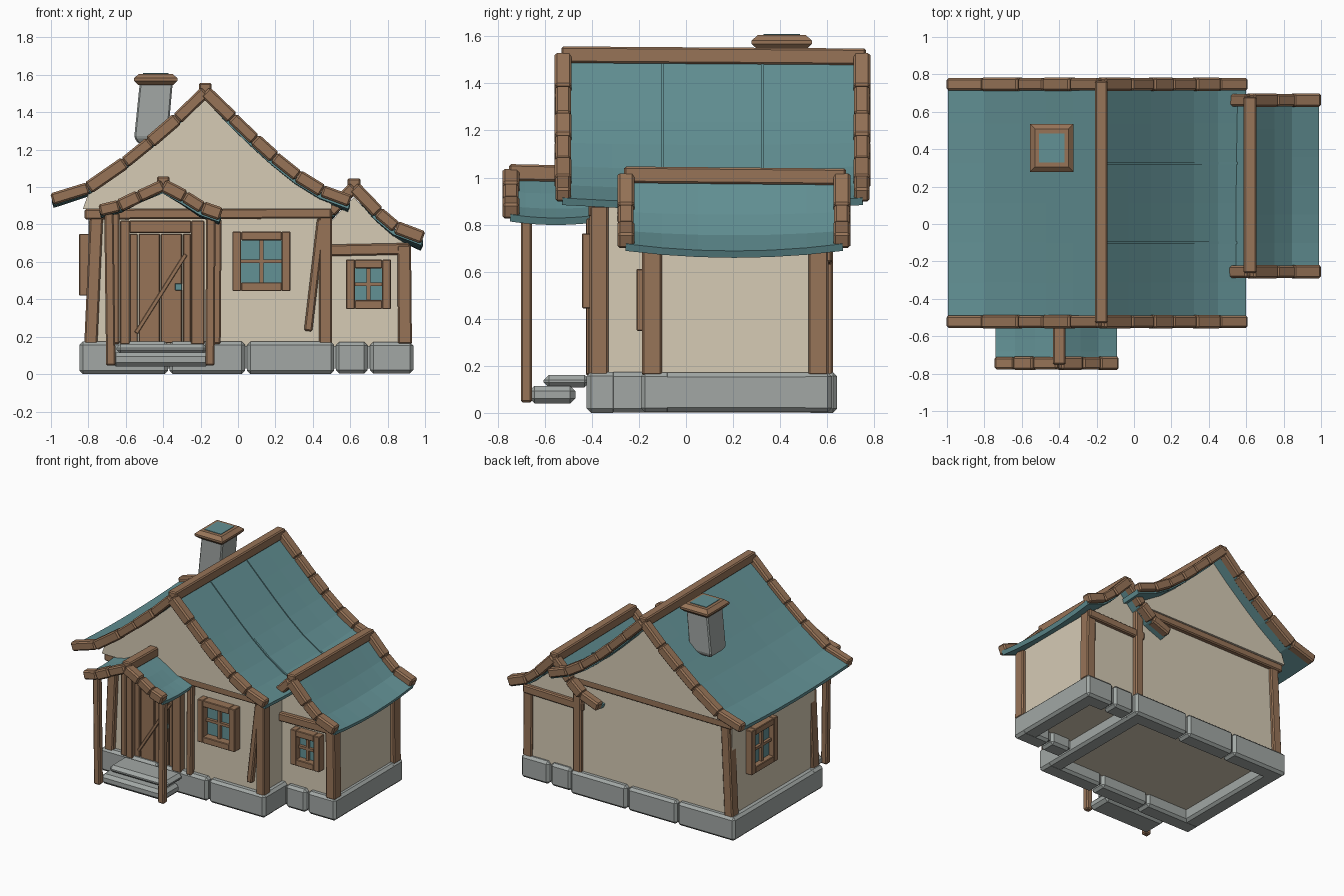
import bpy, bmesh
from mathutils import Vector, Matrix

if "Cube" in bpy.data.objects:
    bpy.data.objects.remove(bpy.data.objects["Cube"])


def material(name, rgb):
    m = bpy.data.materials.new(name)
    m.diffuse_color = (*rgb, 1)
    m.use_nodes = True
    m.node_tree.nodes["Principled BSDF"].inputs["Base Color"].default_value = m.diffuse_color
    return m


WOOD = material("brown wood", (0.31, 0.174, 0.097))
PLASTER = material("cream plaster", (0.67, 0.595, 0.46))
TEAL = material("teal tile", (0.123, 0.282, 0.298))
STONE = material("grey stone", (0.36, 0.39, 0.375))


def finish(name, bm, mat, bevel=0.0):
    bmesh.ops.recalc_face_normals(bm, faces=bm.faces)
    me = bpy.data.meshes.new(name)
    bm.to_mesh(me)
    bm.free()
    me.materials.append(mat)
    ob = bpy.data.objects.new(name, me)
    bpy.context.collection.objects.link(ob)
    if bevel:
        mod = ob.modifiers.new("bevel", "BEVEL")
        mod.width = bevel
        mod.segments = 1
    return ob


def boxes(name, items, mat, bevel=0.0):
    """Boxes given as (x0, x1, y0, y1, z0, z1)."""
    bm = bmesh.new()
    for x0, x1, y0, y1, z0, z1 in items:
        mx = Matrix.Translation(((x0 + x1) / 2, (y0 + y1) / 2, (z0 + z1) / 2))
        bmesh.ops.create_cube(bm, size=1, matrix=mx @ Matrix.Diagonal((x1 - x0, y1 - y0, z1 - z0, 1)))
    return finish(name, bm, mat, bevel)


def beams(name, items, mat=WOOD, bevel=0.008):
    """Beams given as (start, end, size across y, other size)."""
    bm = bmesh.new()
    for p, q, wa, wb in items:
        p, q = Vector(p), Vector(q)
        d = (q - p).normalized()
        ref = Vector((1, 0, 0)) if abs(d.y) > 0.9 else Vector((0, 1, 0))
        b = d.cross(ref).normalized()
        a = b.cross(d)
        rot = Matrix((a, b, d)).transposed().to_4x4()
        mx = Matrix.Translation((p + q) / 2) @ rot
        bmesh.ops.create_cube(bm, size=1, matrix=mx @ Matrix.Diagonal((wa, wb, (q - p).length, 1)))
    return finish(name, bm, mat, bevel)


def prism(name, outline, y0, y1, mat):
    """Outline in x and z pushed along y."""
    bm = bmesh.new()
    f = bm.faces.new([bm.verts.new((x, y0, z)) for x, z in outline])
    ext = bmesh.ops.extrude_face_region(bm, geom=[f])
    bmesh.ops.translate(bm, vec=(0, y1 - y0, 0), verts=[v for v in ext["geom"] if isinstance(v, bmesh.types.BMVert)])
    return finish(name, bm, mat)


def roof(name, pts, y0, y1, sag, trim_ys):
    """Sagging tile sheet, segmented edge trim and a ridge beam."""
    peak = max(pts, key=lambda p: p[1])
    half = pts[-1][0] - peak[0]
    ny = 6
    bm = bmesh.new()
    rows = []
    for x, z in pts:
        w = min(abs(x - peak[0]) / half, 1)
        drop = -0.004 if x < peak[0] else 0.012
        rows.append([bm.verts.new((x, y0 + (y1 - y0) * j / ny,
                                   z - drop - sag * w * 4 * j / ny * (1 - j / ny))) for j in range(ny + 1)])
    for r, s in zip(rows, rows[1:]):
        for j in range(ny):
            bm.faces.new((r[j], s[j], s[j + 1], r[j + 1]))
    ob = finish(name + "_tiles", bm, TEAL)
    if ob.data.polygons[0].normal.z < 0:
        ob.data.flip_normals()
    mod = ob.modifiers.new("thickness", "SOLIDIFY")
    mod.thickness = 0.032
    mod.offset = -1
    segs = []
    for y in trim_ys:
        for k, (p, q) in enumerate(zip(pts, pts[1:])):
            wide = 0.072 if k % 2 else 0.066
            segs.append(((p[0], y, p[1]), (q[0], y, q[1]), wide, wide - 0.002))
    beams(name + "_edge_trim", segs, bevel=0.01)
    ridge_end = max(trim_ys) if len(trim_ys) > 1 else y1
    beams(name + "_ridge", [((peak[0], min(trim_ys) - 0.008, peak[1] + 0.012),
                             (peak[0], ridge_end + 0.018, peak[1] + 0.003), 0.068, 0.07)])


def window(name, cx, cz, w, h, wall, out=0.06, side=False):
    """Framed four pane window on the front wall, or on the left wall if side."""
    f, m, x0, x1, z0, z1 = 0.047, 0.01, cx - w / 2, cx + w / 2, cz - h / 2, cz + h / 2
    face, back = wall - out, wall + 0.02
    frame = [(x0, x0 + f, face, back, z0, z1), (x1 - f, x1, face, back, z0, z1),
             (x0 + f, x1 - f, face, back, z0, z0 + f), (x0 + f, x1 - f, face, back, z1 - f, z1)]
    bars = [(cx - m, cx + m, wall - 0.03, back, z0 + f, z1 - f),
            (x0 + f, x1 - f, wall - 0.029, back, cz - m, cz + m)]
    glass = [(x0 + f, x1 - f, wall - 0.008, wall + 0.001, z0 + f, z1 - f)]
    for part, items, mat, bev in (("frame", frame, WOOD, 0.004), ("bars", bars, WOOD, 0),
                                  ("glass", glass, TEAL, 0)):
        if side:
            items = [(b[2], b[3], b[0], b[1], b[4], b[5]) for b in items]
        boxes(name + "_" + part, items, mat, bev)


# Roof lines in x and z
MAIN = [(-0.995, 0.935), (-0.80, 0.995), (-0.605, 1.13), (-0.47, 1.24), (-0.325, 1.365), (-0.175, 1.51),
        (-0.03, 1.37), (0.09, 1.255), (0.195, 1.16), (0.32, 1.06), (0.45, 0.98), (0.60, 0.925)]
SIDE_HALF = [(0.62, 1.0), (0.75, 0.865), (0.845, 0.785), (0.99, 0.73)]
SIDE = [(1.24 - x, z) for x, z in SIDE_HALF[:0:-1]] + SIDE_HALF
PORCH = [(-0.74, 0.875), (-0.635, 0.9), (-0.53, 0.95), (-0.40, 1.01),
         (-0.285, 0.95), (-0.19, 0.89), (-0.09, 0.855)]
roof("main_roof", MAIN, -0.525, 0.75, 0.02, (-0.522, 0.747))
roof("side_roof", SIDE, -0.255, 0.665, 0.03, (-0.255, 0.662))
roof("porch_roof", PORCH, -0.745, -0.36, 0.015, (-0.744,))

# Seams on the right slope
seams = []
for y in (-0.10, 0.325):
    for p, q in zip(MAIN[5:], MAIN[6:]):
        a, b = ((x, y, z - 0.011 - 0.018 * (x + 0.175) / 0.775) for x, z in (p, q))
        seams.append((a, b, 0.014, 0.012))
beams("roof_seams", seams, TEAL, 0)

# Plaster walls, with the gables standing slightly proud above the rails
gable = [(x, z - 0.03) for x, z in MAIN[1:-1]]
prism("main_walls", [(-0.80, 0.09)] + gable + [(0.47, 0.935), (0.47, 0.09)], -0.375, 0.60, PLASTER)
prism("gables", [(-0.83, 0.882)] + gable + [(0.50, 0.925), (0.50, 0.882)], -0.425, 0.645, PLASTER)
prism("side_walls", [(0.44, 0.09), (0.44, 0.76)] + [(x, z - 0.055) for x, z in SIDE[2:-1]]
      + [(0.90, 0.695), (0.90, 0.09)], -0.15, 0.59, PLASTER)

# Stone foundation ring, front and back rows tucked into the long side stones
T = 0.13
stones = []
for y0, y1 in ((-0.422, -0.422 + T), (0.642 - T, 0.642)):
    stones += [(a, b, y0, y1, 0.0, 0.174) for a, b in ((-0.847, -0.374), (-0.367, 0.038), (0.049, 0.514))]
for y0, y1 in ((-0.192, -0.192 + T), (0.62 - T, 0.62)):
    stones += [(a, b, y0, y1, 0.003, 0.172) for a, b in ((0.523, 0.692), (0.706, 0.937))]
stones += [(-0.847, -0.72, -0.42, 0.64, 0.001, 0.173), (0.39, 0.513, -0.42, 0.64, 0.001, 0.173),
           (0.81, 0.937, -0.19, 0.618, 0.004, 0.171)]
boxes("foundation_stones", stones, STONE, 0.018)
boxes("foundation_core", [(-0.83, 0.49, y, y + 0.09, 0.03, 0.15) for y in (-0.40, 0.53)]
      + [(0.49, 0.92, y, y + 0.09, 0.03, 0.15) for y in (-0.17, 0.51)], STONE)
boxes("porch_steps", [(-0.675, -0.15, -0.665, -0.47, 0.04, 0.115), (-0.65, -0.165, -0.605, -0.41, 0.108, 0.162)],
      STONE, 0.022)

# Timber posts, rails and brace
posts = []
for y in (-0.37, 0.585):
    posts += [((-0.787, y, 0.16), (-0.755, y, 0.88), 0.08, 0.07), ((0.468, y, 0.16), (0.468, y, 0.88), 0.08, 0.068)]
for y in (-0.145, 0.562):
    posts.append(((0.893, y, 0.16), (0.888, y, 0.69), 0.085, 0.074))
beams("corner_posts", posts)
rails = [((-0.82, y, 0.855), (0.50, y, 0.86), 0.06, 0.056) for y in (-0.385, 0.605)]
rails += [((0.42, y, 0.66), (0.92, y, 0.67), 0.05, 0.062) for y in (-0.16, 0.595)]
beams("wall_rails", rails)
beams("leaning_brace", [((0.375, -0.385, 0.23), (0.445, -0.385, 0.83), 0.05, 0.044)])
beams("porch_posts", [((-0.68, -0.678, 0.045), (-0.69, -0.678, 0.86), 0.048, 0.05),
                      ((-0.15, -0.678, 0.045), (-0.145, -0.678, 0.835), 0.048, 0.05),
                      ((-0.655, -0.40, 0.16), (-0.655, -0.40, 0.86), 0.045, 0.045),
                      ((-0.115, -0.40, 0.16), (-0.11, -0.40, 0.83), 0.045, 0.045)])

# Plank door with frame, cross boards and handle
boxes("door_frame", [(-0.63, -0.58, -0.425, -0.36, 0.16, 0.82), (-0.25, -0.18, -0.425, -0.36, 0.16, 0.82),
                     (-0.58, -0.25, -0.425, -0.36, 0.755, 0.82)], WOOD, 0.004)
boxes("door_planks", [(a, b, -0.395, -0.36, 0.165, 0.75) for a, b in
                      ((-0.578, -0.537), (-0.53, -0.418), (-0.412, -0.30), (-0.293, -0.252))], WOOD, 0.004)
beams("door_brace", [((-0.545, -0.395, 0.22), (-0.28, -0.395, 0.64), 0.018, 0.022)], WOOD, 0.003)
boxes("door_handle", [(-0.337, -0.30, -0.428, -0.39, 0.447, 0.485)], TEAL, 0.003)

# Windows
window("front_window", 0.125, 0.603, 0.31, 0.318, -0.375, 0.067)
window("side_room_window", 0.698, 0.48, 0.24, 0.264, -0.15)
window("left_window", 0.28, 0.585, 0.31, 0.33, -0.80, 0.05, side=True)


# Chimney: leaning shaft, chamfered cap, dark opening
def taper(name, rings, mat, bevel):
    """Stacked rectangles given as (centre x, half x, half y, z)."""
    bm = bmesh.new()
    loops = [[bm.verts.new((cx + sx * hx, 0.407 + sy * hy, z))
              for sx, sy in ((-1, -1), (1, -1), (1, 1), (-1, 1))] for cx, hx, hy, z in rings]
    for a, b in zip(loops, loops[1:]):
        for i in range(4):
            bm.faces.new((a[i], a[(i + 1) % 4], b[(i + 1) % 4], b[i]))
    bm.faces.new(loops[0])
    bm.faces.new(loops[-1])
    return finish(name, bm, mat, bevel)


taper("chimney_shaft", [(-0.468, 0.068, 0.072, 1.235), (-0.465, 0.09, 0.092, 1.265),
                        (-0.436, 0.088, 0.092, 1.57)], STONE, 0.008)
taper("chimney_cap", [(-0.44, 0.094, 0.104, 1.545), (-0.44, 0.116, 0.128, 1.568), (-0.44, 0.116, 0.128, 1.582),
                      (-0.44, 0.09, 0.102, 1.605)], WOOD, 0)
boxes("chimney_opening", [(-0.508, -0.372, 0.33, 0.485, 1.6, 1.609)], TEAL)
